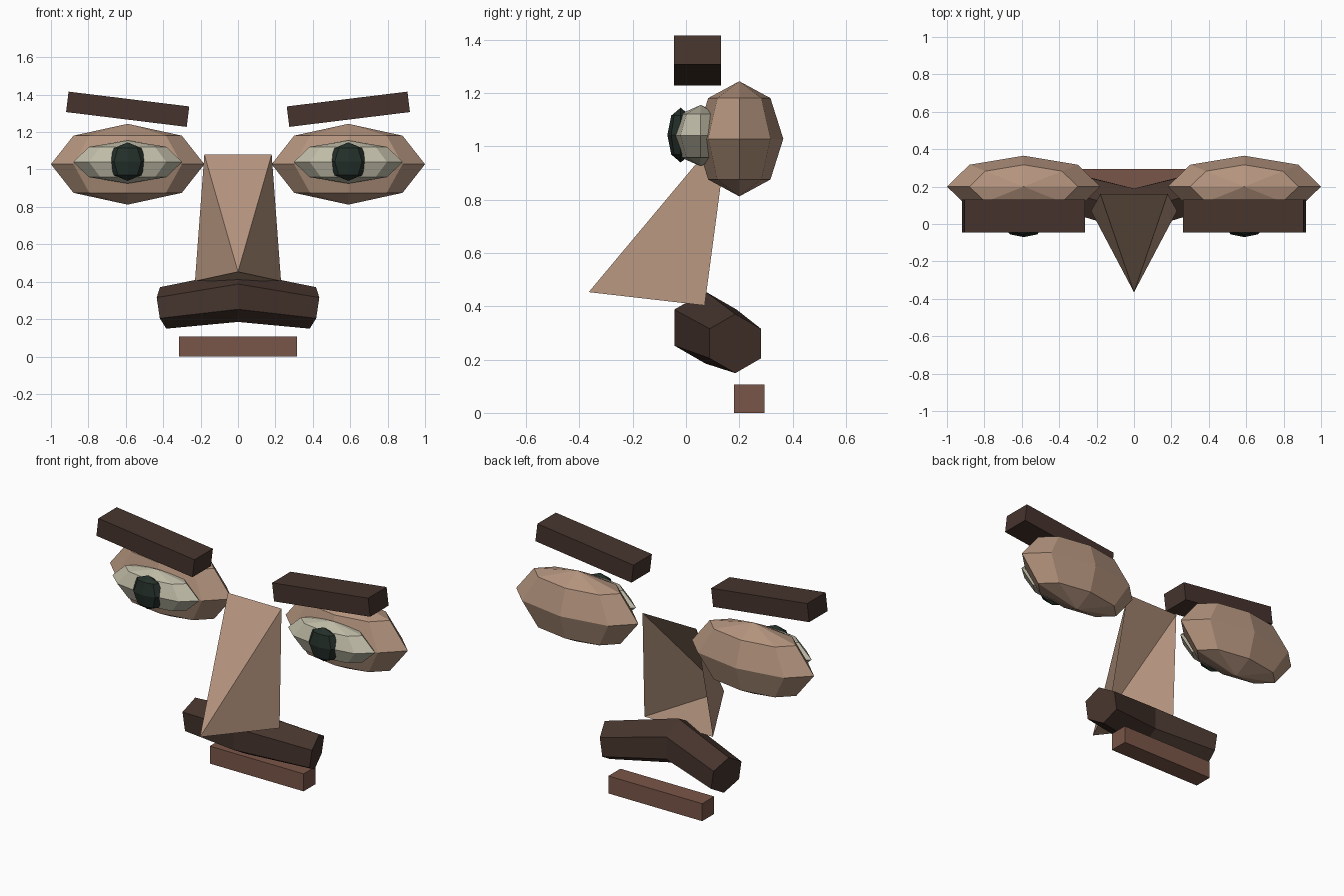
import bpy, bmesh, math
from mathutils import Vector, Matrix

if "Cube" in bpy.data.objects:
    bpy.data.objects.remove(bpy.data.objects["Cube"])


def material(name, srgb):
    m = bpy.data.materials.new(name)
    lin = [((c / 255 + 0.055) / 1.055) ** 2.4 for c in srgb]
    m.diffuse_color = (*lin, 1)
    m.use_nodes = True
    m.node_tree.nodes["Principled BSDF"].inputs["Base Color"].default_value = m.diffuse_color
    return m


skin = material("skin", (180, 148, 126))
hair = material("dark_hair", (70, 52, 45))
lip = material("lip", (122, 86, 72))
white = material("eye_white", (192, 188, 168))
dark = material("iris_dark", (36, 48, 42))


def finish(name, bm, mat):
    me = bpy.data.meshes.new(name)
    bm.to_mesh(me)
    bm.free()
    me.materials.append(mat)
    ob = bpy.data.objects.new(name, me)
    bpy.context.collection.objects.link(ob)
    return ob


def box(name, center, size, mat, tilt=0):
    bm = bmesh.new()
    bmesh.ops.create_cube(bm, size=1, matrix=Matrix.Translation(center)
                          @ Matrix.Rotation(tilt, 4, 'Y') @ Matrix.Diagonal((*size, 1)))
    return finish(name, bm, mat)


def ball(name, center, radii, mat):
    bm = bmesh.new()
    bmesh.ops.create_uvsphere(bm, u_segments=8, v_segments=4, radius=1,
                              matrix=Matrix.Translation(center) @ Matrix.Diagonal((*radii, 1)))
    return finish(name, bm, mat)


# Eyes and brows, one set per side
for side, s in (("left", -1), ("right", 1)):
    x = s * 0.59
    ball(side + "_eye_socket", (x, 0.2, 1.028), (0.41, 0.165, 0.216), skin)
    ball(side + "_eye_white", (x, 0.055, 1.04), (0.292, 0.107, 0.115), white)
    ball(side + "_iris", (x, -0.02, 1.042), (0.103, 0.05, 0.103), dark)
    box(side + "_brow", (x, 0.043, 1.322), (0.65, 0.177, 0.11), hair,
        tilt=-s * math.radians(7))

# Nose: wedge with a pointed tip, open at the back
bm = bmesh.new()
tl, tr, bl, br, tip = [bm.verts.new(p) for p in (
    (-0.18, 0.16, 1.08), (0.18, 0.16, 1.08),
    (-0.23, 0.07, 0.403), (0.23, 0.07, 0.403), (0, -0.365, 0.453))]
for face in ((tl, tip, tr), (tl, bl, tip), (tr, tip, br), (bl, br, tip)):
    bm.faces.new(face)
finish("nose", bm, skin)

# Moustache: tapered six-sided bar bent at the middle
bm = bmesh.new()
axis = Vector((0.4, 0.11, -0.06))
rings = []
for s, center, r in ((-1, (-0.4, 0.185, 0.26), 0.111),
                     (0, (0, 0.073, 0.32), 0.135),
                     (1, (0.4, 0.185, 0.26), 0.111)):
    ring = []
    for i in range(6):
        a = i * math.pi / 3
        dy, dz = r * math.sin(a), r * math.cos(a)
        # end caps lean square to the bar direction
        dx = -s * (dy * axis.y + dz * axis.z) / axis.x
        ring.append(bm.verts.new(Vector(center) + Vector((dx, dy, dz))))
    rings.append(ring)
for a, b in zip(rings, rings[1:]):
    for i in range(6):
        j = (i + 1) % 6
        bm.faces.new((a[i], a[j], b[j], b[i]))
bm.faces.new(rings[0])
bm.faces.new(rings[2])
bmesh.ops.recalc_face_normals(bm, faces=bm.faces)
finish("moustache", bm, hair)

# Mouth
box("mouth", (0, 0.237, 0.053), (0.63, 0.115, 0.106), lip)
